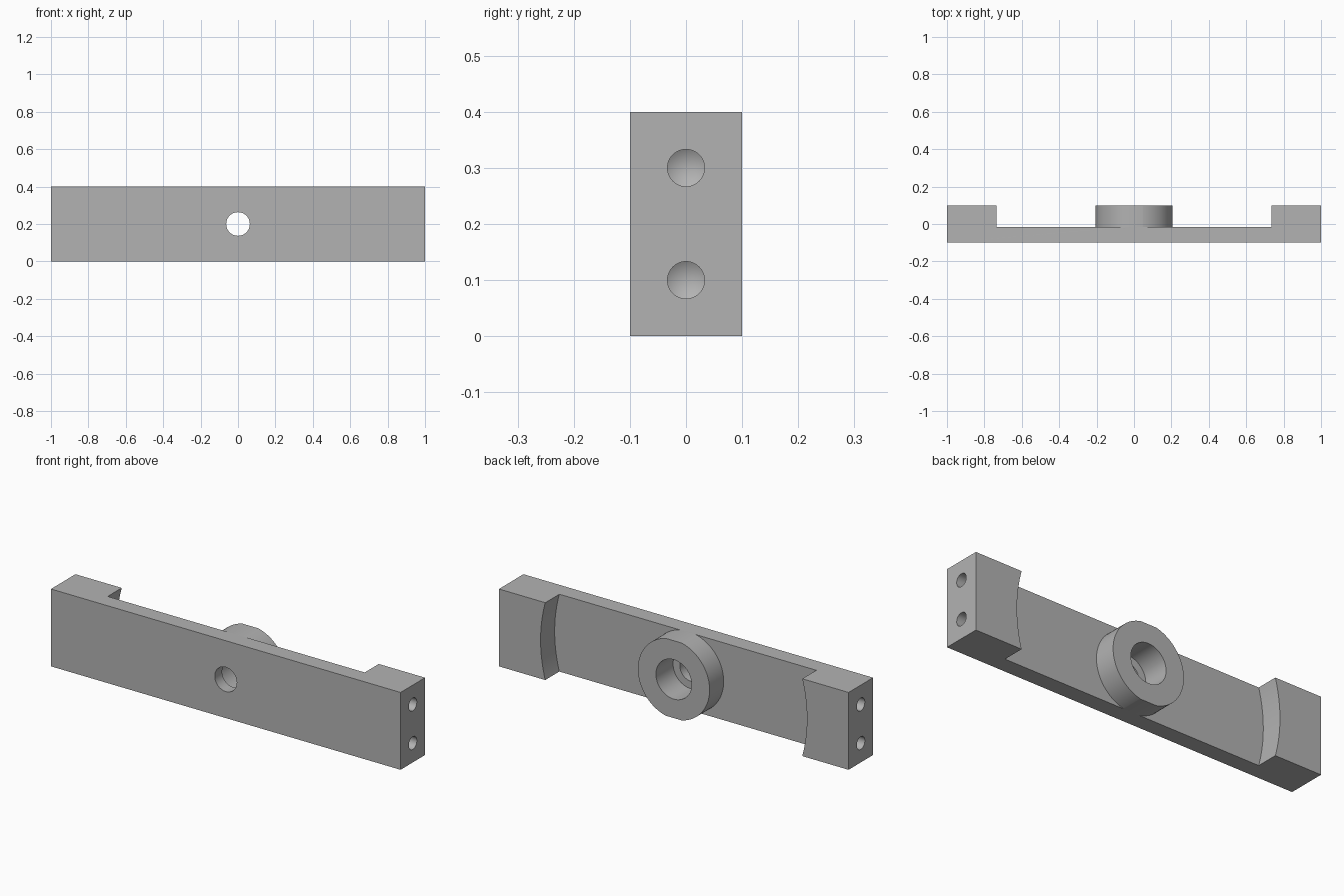
import bpy
import math
from mathutils import Matrix

if "Cube" in bpy.data.objects:
    bpy.data.objects.remove(bpy.data.objects["Cube"])

LENGTH, DEPTH, HEIGHT = 2.0, 0.2, 0.4
MID = HEIGHT / 2
FLOOR = -0.015        # y of the recessed back face
STEP = -0.04          # y where the wide bore meets the narrow hole

grey = bpy.data.materials.new("plain grey")
grey.use_nodes = True
colour = (0.45, 0.45, 0.45, 1)
grey.diffuse_color = colour
grey.node_tree.nodes["Principled BSDF"].inputs["Base Color"].default_value = colour


def lathe(name, profile, axis, origin, sides=96):
    """Turn a closed (radius, distance) profile around an axis."""
    rings, faces, verts = len(profile), [], []
    for i in range(sides):
        a = math.tau * i / sides
        verts += [(r * math.cos(a), r * math.sin(a), d) for r, d in profile]
    for i in range(sides):
        j = (i + 1) % sides
        for k in range(rings):
            n = (k + 1) % rings
            faces.append((i * rings + k, j * rings + k, j * rings + n, i * rings + n))
    return make(name, verts, faces, axis, origin)


def drill(name, radius, start, end, axis, origin, tip=0.0, sides=64):
    """A solid round cutter with an optional conical tip."""
    verts = [(radius * math.cos(math.tau * i / sides),
              radius * math.sin(math.tau * i / sides), d)
             for d in (start, end) for i in range(sides)]
    faces = [tuple(reversed(range(sides)))]
    faces += [(i, (i + 1) % sides, sides + (i + 1) % sides, sides + i) for i in range(sides)]
    if tip:
        verts.append((0, 0, end + tip))
        faces += [(sides + i, sides + (i + 1) % sides, 2 * sides) for i in range(sides)]
    else:
        faces.append(tuple(range(sides, 2 * sides)))
    return make(name, verts, faces, axis, origin)


def make(name, verts, faces, axis, origin):
    mesh = bpy.data.meshes.new(name)
    mesh.from_pydata(verts, [], faces)
    turn = {"y": Matrix.Rotation(-math.pi / 2, 4, "X"),
            "+x": Matrix.Rotation(math.pi / 2, 4, "Y"),
            "-x": Matrix.Rotation(-math.pi / 2, 4, "Y")}[axis]
    mesh.transform(Matrix.Translation(origin) @ turn)
    mesh.materials.append(grey)
    obj = bpy.data.objects.new(name, mesh)
    bpy.context.collection.objects.link(obj)
    return obj


# Solid bar
bpy.ops.mesh.primitive_cube_add(size=1, location=(0, 0, MID))
bar = bpy.context.object
bar.name = "mounting_bar"
bar.scale = (LENGTH, DEPTH, HEIGHT)
bpy.ops.object.transform_apply(location=True, scale=True)
bar.data.materials.append(grey)

# Ring recess that leaves the central boss and the two end blocks
centre = (0, 0, MID)
cutters = [lathe("recess_cutter", [(0.205, FLOOR), (0.762, FLOOR), (0.762, 0.2), (0.205, 0.2)],
                 "y", centre, sides=128)]

# Stepped hole through the boss
cutters.append(drill("bore_cutter", 0.102, STEP, 0.2, "y", centre))
cutters.append(drill("through_hole_cutter", 0.063, -0.2, 0, "y", centre))

# Pairs of blind drilled holes in both ends
for side, axis in ((1, "-x"), (-1, "+x")):
    for z in (0.1, 0.3):
        cutters.append(drill("end_hole_cutter", 0.033, -0.05, 0.2, axis,
                             (side * LENGTH / 2, 0, z), tip=0.02, sides=48))

bpy.context.view_layer.objects.active = bar
for cutter in cutters:
    cut = bar.modifiers.new(cutter.name, "BOOLEAN")
    cut.operation = "DIFFERENCE"
    cut.solver = "EXACT"
    cut.object = cutter
    bpy.ops.object.modifier_apply(modifier=cut.name)
    bpy.data.objects.remove(cutter)

# Smooth round walls, sharp edges
bpy.ops.object.select_all(action="DESELECT")
bar.select_set(True)
bpy.ops.object.shade_smooth_by_angle(angle=math.radians(20))
